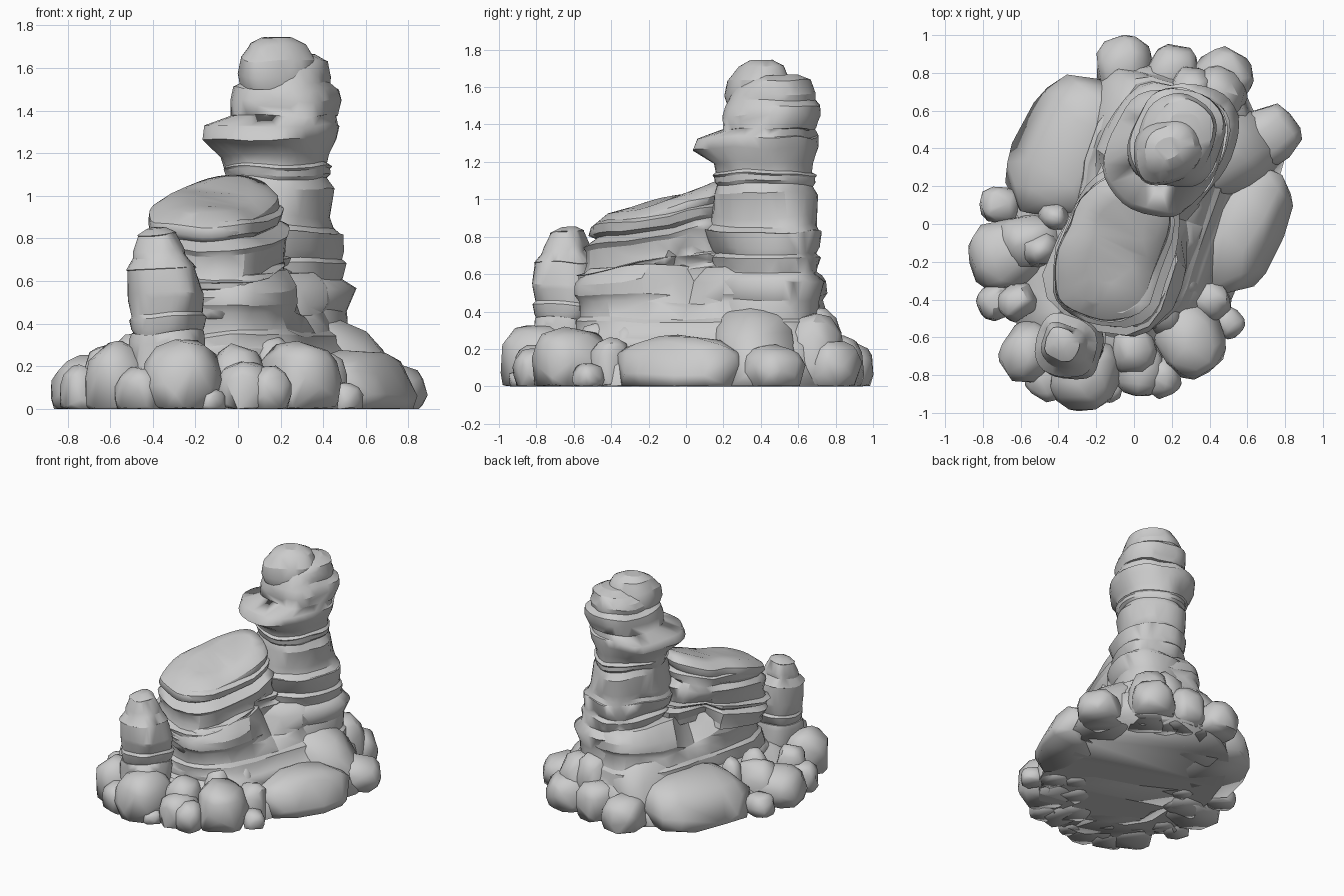
import bpy, bmesh, math
from mathutils import Vector, Matrix, noise

if "Cube" in bpy.data.objects:
    bpy.data.objects.remove(bpy.data.objects["Cube"])

stone = bpy.data.materials.new("grey_stone")
stone.use_nodes = True
GREY = (0.6, 0.6, 0.6, 1)
stone.diffuse_color = GREY
stone.node_tree.nodes["Principled BSDF"].inputs["Base Color"].default_value = GREY


def finish(name, bm, facet):
    """Press the mesh flat at the ground and turn it into a chiselled object."""
    for v in bm.verts:
        v.co.z = max(v.co.z, 0)
    bmesh.ops.triangulate(bm, faces=bm.faces[:])
    mesh = bpy.data.meshes.new(name)
    bm.to_mesh(mesh)
    bm.free()
    mesh.materials.append(stone)
    ob = bpy.data.objects.new(name, mesh)
    bpy.context.collection.objects.link(ob)
    ob.modifiers.new("chisel", "DECIMATE").ratio = facet
    bpy.ops.object.select_all(action="DESELECT")
    ob.select_set(True)
    bpy.context.view_layer.objects.active = ob
    bpy.ops.object.shade_smooth_by_angle(angle=math.radians(24))


def section(profile, z):
    """Centre x, centre y, half length and half width of a profile at height z."""
    for low, high in zip(profile, profile[1:]):
        if z <= high[0]:
            t = (z - low[0]) / (high[0] - low[0])
            return [a + (b - a) * t for a, b in zip(low[1:], high[1:])]
    return profile[-1][1:]


def bed_growth(bottom, top, beds, ledge):
    """Uneven beds: each widens upwards to a ledge, then cuts back sharply."""
    step = (top - bottom) / beds
    seams = [bottom + step * (i + 0.3 * math.sin(i * 2.4)) for i in range(beds)] + [top]
    growth = {}
    for low, high in zip(seams, seams[1:]):
        for t, offset in ((0, -1), (0.25, 0), (0.8, 0.8)):
            growth[low + (high - low) * t] = ledge * offset
    return growth


def strata(name, profile, angle, beds, ledge=0.012, power=2.8, dip=0, hollows=(), sides=40):
    """Loft a rounded block through a profile, cut into horizontal beds."""
    growth = bed_growth(profile[0][0], profile[-1][0], beds, ledge)
    growth.update({row[0]: 0 for row in profile})
    turn = Matrix.Rotation(math.radians(angle), 3, "Z")
    bm = bmesh.new()
    loops = []
    for z in sorted(growth):
        cx, cy, length, width = section(profile, z)
        loop = []
        for i in range(sides):
            a = math.tau * i / sides
            c, s = math.cos(a), math.sin(a)
            k = (abs(c) ** power + abs(s) ** power) ** (-1 / power)
            grow = growth[z] * (1 + 1.3 * noise.noise(Vector((c * 1.5, s * 1.5, z * 3))))
            p = turn @ Vector((c * k * (length + grow), s * k * (width + grow), 0))
            p += Vector((cx, cy, z + dip * p.y))
            wobble = noise.noise_vector(p * 4) * 0.035
            p += Vector((wobble.x, wobble.y, wobble.z * 0.8))
            for hollow in hollows:
                d = (p - hollow).length / 0.19
                if d < 1:
                    p += Vector((cx - p.x, cy - p.y, 0)).normalized() * 0.17 * (1 - d * d)
            loop.append(bm.verts.new(p))
        loops.append(loop)
    for low, high in zip(loops, loops[1:]):
        for i in range(sides):
            j = (i + 1) % sides
            bm.faces.new((low[i], low[j], high[j], high[i]))
    bm.faces.new(loops[0][::-1])
    bm.faces.new(loops[-1])
    finish(name, bm, 0.6)


def boulder(name, x, y, rx, ry, top, angle, lean=(0, 0)):
    """Rounded block sunk in the ground, its upper part leaning sideways."""
    bm = bmesh.new()
    bmesh.ops.create_icosphere(bm, subdivisions=3, radius=1)
    turn = Matrix.Rotation(math.radians(angle), 3, "Z")
    for v in bm.verts:
        p = v.co / sum(abs(c) ** 2.6 for c in v.co) ** (1 / 2.6)
        p += noise.noise_vector(p * 1.3 + Vector((x, y, top)) * 9) * 0.12
        p = turn @ Vector((p.x * rx, p.y * ry, p.z * top * 0.63))
        v.co = p + Vector((x + lean[0] * p.z, y + lean[1] * p.z, top * 0.37))
    finish(name, bm, 0.25)


HOLLOWS = (Vector((0.33, 0, 0.58)), Vector((-0.24, 0.2, 0.6)))

# Ground mound
strata("base_mound", [(0, 0, 0, 0.86, 0.62), (0.1, 0, 0, 0.85, 0.6),
                      (0.23, 0, 0, 0.62, 0.42)], 70, 1, 0, 2.3)

# Long lower body that carries both ridge and tower
strata("lower_body", [(0, 0.08, 0.1, 0.78, 0.48), (0.2, 0.08, 0.1, 0.74, 0.44),
                      (0.3, 0.06, 0.1, 0.69, 0.37), (0.45, 0.05, 0.08, 0.65, 0.31),
                      (0.49, 0.05, 0.08, 0.68, 0.33), (0.55, 0.05, 0.08, 0.68, 0.33),
                      (0.64, 0.06, 0.08, 0.6, 0.25)], 72, 3, 0.01, 3, 0, HOLLOWS)

# Layered ridge and its cap slab, dipping to the front
strata("ridge", [(0.5, -0.07, -0.12, 0.43, 0.29), (0.67, -0.09, -0.14, 0.43, 0.3),
                 (0.73, -0.09, -0.13, 0.39, 0.27), (0.79, -0.09, -0.13, 0.4, 0.28),
                 (0.93, -0.1, -0.12, 0.35, 0.25)], 70, 4, 0.02, 3.2, 0.17, HOLLOWS)
strata("ridge_cap_slab", [(0.88, -0.11, -0.13, 0.34, 0.24), (0.91, -0.11, -0.14, 0.37, 0.26),
                          (0.95, -0.11, -0.13, 0.365, 0.25), (1, -0.1, -0.1, 0.32, 0.19),
                          (1.015, -0.09, -0.08, 0.24, 0.11)], 68, 1, 0, 3.4, 0.27)

# Tall tower with stacked beds and an overhanging lip
strata("tower", [(0.1, 0.26, 0.45, 0.34, 0.31), (0.46, 0.25, 0.43, 0.28, 0.25),
                 (0.55, 0.25, 0.43, 0.3, 0.28), (0.62, 0.23, 0.42, 0.28, 0.23),
                 (0.83, 0.21, 0.41, 0.29, 0.25), (0.9, 0.18, 0.42, 0.27, 0.23),
                 (1.13, 0.18, 0.42, 0.265, 0.24), (1.2, 0.18, 0.42, 0.255, 0.24),
                 (1.27, 0.16, 0.38, 0.33, 0.28), (1.33, 0.17, 0.39, 0.31, 0.28),
                 (1.37, 0.23, 0.45, 0.25, 0.23), (1.44, 0.24, 0.46, 0.265, 0.24),
                 (1.6, 0.23, 0.47, 0.2, 0.19), (1.64, 0.25, 0.49, 0.16, 0.15),
                 (1.665, 0.25, 0.5, 0.1, 0.1)], 65, 10, 0.011, 2.4)
strata("tower_cap", [(1.5, 0.18, 0.39, 0.16, 0.15), (1.56, 0.18, 0.39, 0.18, 0.165),
                     (1.64, 0.18, 0.39, 0.175, 0.16), (1.71, 0.18, 0.4, 0.13, 0.13),
                     (1.735, 0.18, 0.4, 0.07, 0.07)], 20, 1, 0, 2.3)

# Small front pillar
strata("small_pillar", [(0.15, -0.34, -0.65, 0.17, 0.16), (0.36, -0.34, -0.66, 0.165, 0.155),
                        (0.54, -0.34, -0.66, 0.18, 0.165), (0.66, -0.35, -0.65, 0.16, 0.15),
                        (0.75, -0.37, -0.64, 0.115, 0.11), (0.82, -0.38, -0.64, 0.085, 0.08),
                        (0.85, -0.38, -0.64, 0.04, 0.04)], -20, 4, 0.008, 2.7)

# Sloping slabs on the flanks
boulder("left_flank_slab", -0.36, 0.4, 0.4, 0.23, 0.32, 68, (0.5, 0))
boulder("left_buttress", -0.08, 0.53, 0.31, 0.17, 0.48, 74, (0.3, -0.1))
boulder("right_flank_slab", 0.58, -0.03, 0.36, 0.2, 0.27, 66, (-0.3, 0))
boulder("right_skirt", 0.5, 0.36, 0.24, 0.21, 0.44, 30, (-0.5, 0))

# Boulders around the foot: x, y, radius, top
BACK_ROCKS = [(0.7, 0.46, 0.165, 0.22), (0.42, 0.66, 0.17, 0.38), (0.46, 0.76, 0.16, 0.25),
              (-0.05, 0.83, 0.16, 0.23), (0.2, 0.8, 0.14, 0.27), (0.3, 0.7, 0.13, 0.42)]
FRONT_ROCKS = [(0.29, -0.61, 0.19, 0.31), (0.03, -0.77, 0.14, 0.22), (0.15, -0.81, 0.1, 0.2),
               (0, -0.66, 0.13, 0.3), (-0.26, -0.79, 0.19, 0.32), (-0.13, -0.86, 0.08, 0.09),
               (0.5, -0.52, 0.08, 0.12), (0.15, -0.47, 0.11, 0.35), (0.27, -0.32, 0.08, 0.33),
               (0.4, -0.4, 0.11, 0.26)]
LEFT_ROCKS = [(-0.56, -0.68, 0.15, 0.31), (-0.44, -0.8, 0.13, 0.2), (-0.73, -0.41, 0.1, 0.2),
              (-0.62, -0.41, 0.1, 0.3), (-0.67, -0.16, 0.19, 0.25), (-0.55, -0.1, 0.16, 0.29),
              (-0.71, 0.1, 0.1, 0.15), (-0.42, 0.04, 0.08, 0.32), (-0.5, -0.13, 0.1, 0.34)]
for side, rocks in (("back", BACK_ROCKS), ("front", FRONT_ROCKS), ("left", LEFT_ROCKS)):
    for i, (x, y, radius, top) in enumerate(rocks, 1):
        outward = math.degrees(math.atan2(y, x))
        boulder(f"{side}_boulder_{i}", x, y, radius * 1.06, radius * 0.94, top, outward)
